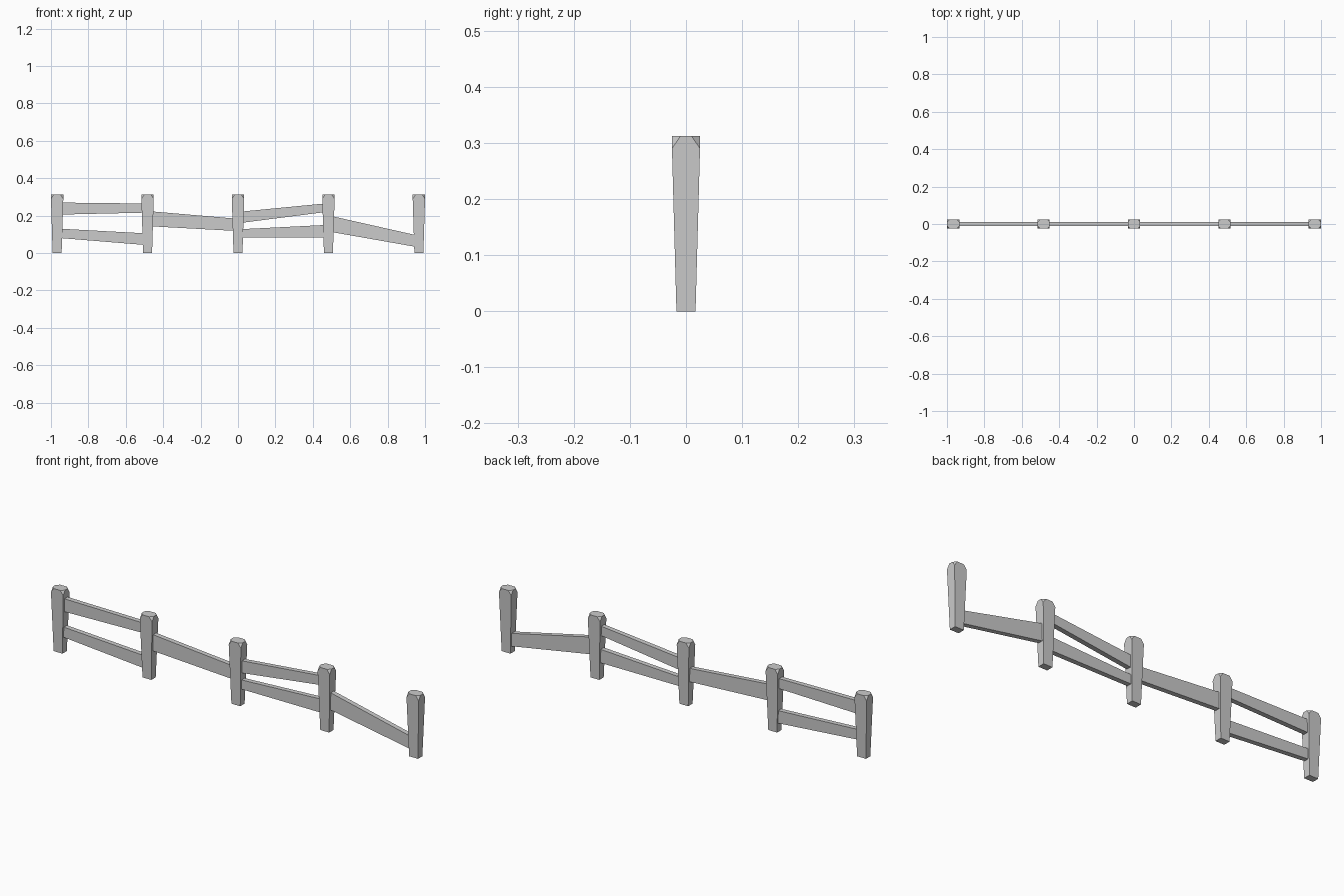
import bpy, bmesh

if "Cube" in bpy.data.objects:
    bpy.data.objects.remove(bpy.data.objects["Cube"])

SPACING = 0.967 / 2
TOP = 0.312


def make_object(name, verts, faces):
    bm = bmesh.new()
    vs = [bm.verts.new(v) for v in verts]
    for f in faces:
        bm.faces.new([vs[i] for i in f])
    bmesh.ops.recalc_face_normals(bm, faces=bm.faces)
    me = bpy.data.meshes.new(name)
    bm.to_mesh(me)
    bm.free()
    ob = bpy.data.objects.new(name, me)
    bpy.context.collection.objects.link(ob)
    return ob


def post(i):
    # tapered post, each top corner cut off by a triangular facet
    bx, by, tx, ty, cut = 0.024, 0.017, 0.033, 0.025, 0.015
    corners = [(-1, -1), (1, -1), (1, 1), (-1, 1)]
    low = [(sx * bx, sy * by, 0) for sx, sy in corners]
    shoulder = [(sx * tx, sy * ty, 0.29) for sx, sy in corners]
    rim = []
    for sx, sy in corners:
        a = (sx * (tx - cut), sy * ty, TOP)
        b = (sx * tx, sy * (ty - cut), TOP)
        rim += [b, a] if sx * sy > 0 else [a, b]
    faces = [(0, 1, 2, 3), tuple(range(8, 16))]
    for k in range(4):
        n = (k + 1) % 4
        faces.append((k, n, 4 + n, 8 + 2 * n, 9 + 2 * k, 4 + k))
        faces.append((4 + k, 9 + 2 * k, 8 + 2 * k))
    ob = make_object(f"post_{i + 1}", low + shoulder + rim, faces)
    ob.location.x = (i - 2) * SPACING


def rail(name, bay, left, right):
    # rail heights (bottom, top) at both ends, tucked just inside the posts
    x0 = (bay - 2) * SPACING + 0.02
    x1 = (bay - 1) * SPACING - 0.02
    t = 0.012
    verts = [(x, y, z) for x, zs in ((x0, left), (x1, right))
             for y, z in ((-t, zs[0]), (t, zs[0]), (t, zs[1]), (-t, zs[1]))]
    faces = [(0, 1, 2, 3), (4, 5, 6, 7)]
    faces += [(k, (k + 1) % 4, 4 + (k + 1) % 4, 4 + k) for k in range(4)]
    make_object(name, verts, faces)


for i in range(5):
    post(i)

rail("upper_rail_1", 0, (0.206, 0.270), (0.216, 0.265))
rail("lower_rail_1", 0, (0.080, 0.130), (0.044, 0.106))
rail("single_rail_2", 1, (0.143, 0.223), (0.119, 0.185))
rail("upper_rail_3", 2, (0.162, 0.222), (0.219, 0.265))
rail("lower_rail_3", 2, (0.083, 0.128), (0.083, 0.150))
rail("single_rail_4", 3, (0.112, 0.197), (0.034, 0.097))
